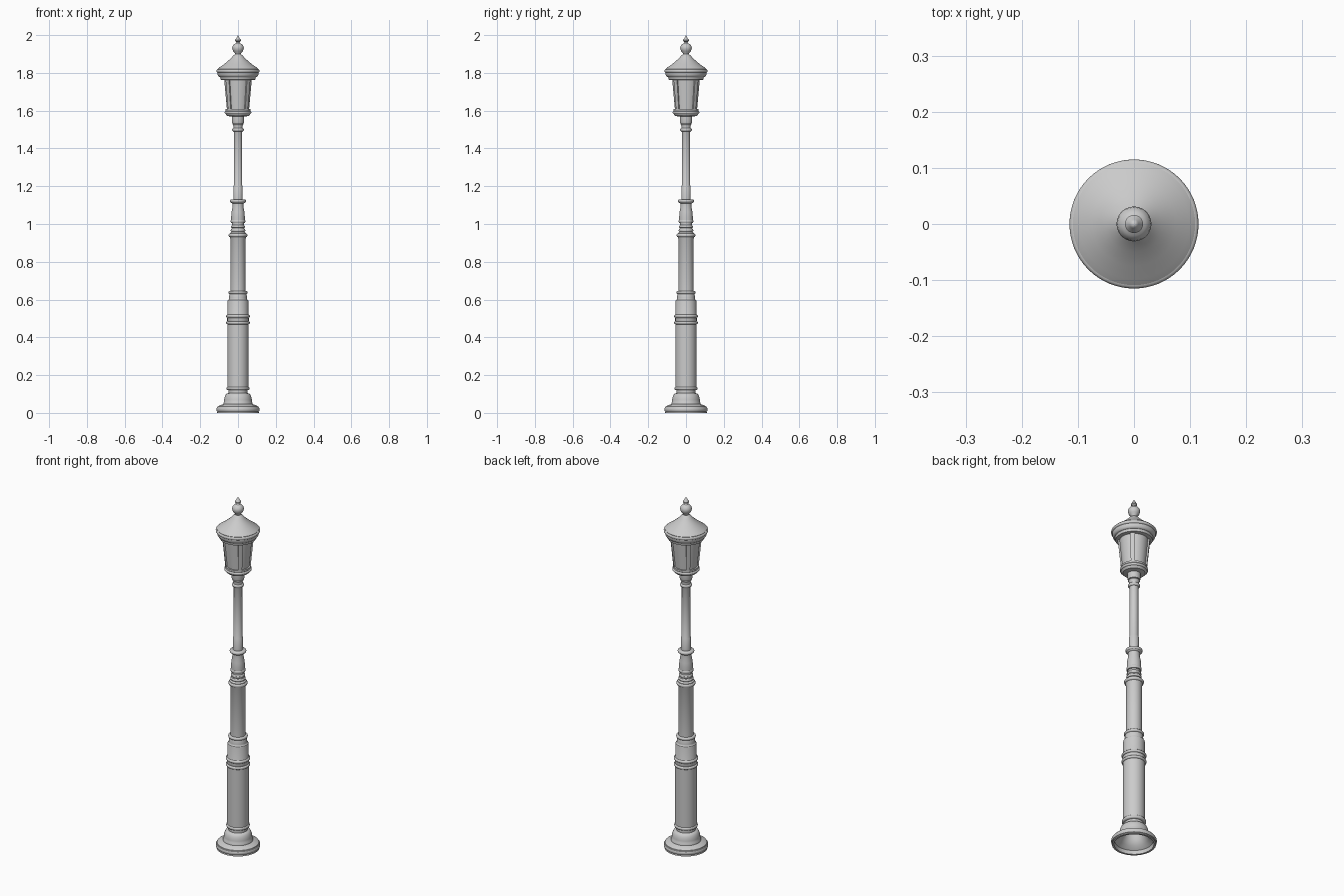
import bpy, bmesh, math

SEG = 64


def bead(r, z, out, h, n=6):
    """Half-round moulding: bulges from radius r to r + out, total height h."""
    return [(r + out * math.cos(t), z + h / 2 * math.sin(t))
            for t in [-math.pi / 2 + math.pi * i / n for i in range(n + 1)]]


def arc(r0, z0, r1, z1, hollow, n=6):
    """Quarter curve between two profile points, concave or convex."""
    pts = []
    for i in range(n + 1):
        t = math.pi / 2 * i / n
        a, b = (math.sin(t), 1 - math.cos(t)) if hollow else (1 - math.cos(t), math.sin(t))
        pts.append((r0 + (r1 - r0) * a, z0 + (z1 - z0) * b))
    return pts


def finish(name, bm):
    bmesh.ops.remove_doubles(bm, verts=bm.verts, dist=1e-5)
    bmesh.ops.recalc_face_normals(bm, faces=bm.faces)
    me = bpy.data.meshes.new(name)
    bm.to_mesh(me)
    bm.free()
    ob = bpy.data.objects.new(name, me)
    bpy.context.collection.objects.link(ob)
    bpy.ops.object.select_all(action='DESELECT')
    ob.select_set(True)
    bpy.context.view_layer.objects.active = ob
    bpy.ops.object.shade_smooth_by_angle(angle=math.radians(35))
    return ob


def lathe(name, pts, closed=False, start=0.0, sweep=2 * math.pi, seg=SEG):
    """Turn an (r, z) profile about z; a partial sweep gets end caps."""
    bm = bmesh.new()
    full = abs(sweep - 2 * math.pi) < 1e-6
    rings = [[bm.verts.new((r * math.cos(start + sweep * i / seg),
                            r * math.sin(start + sweep * i / seg), z)) for r, z in pts]
             for i in range(seg + 1)]
    n = len(pts)
    for a, b in zip(rings, rings[1:]):
        for j in range(n if closed else n - 1):
            k = (j + 1) % n
            bm.faces.new((a[j], b[j], b[k], a[k]))
    if not full:
        bm.faces.new(rings[0])
        bm.faces.new(rings[-1])
    return finish(name, bm)


# Hollow flared foot
lathe("base_foot",
      [(0, 0.09), (0.05, 0.09), (0.058, 0.06), (0.075, 0.035), (0.097, 0.02), (0.1, 0.0),
       (0.111, 0.0)] + bead(0.109, 0.018, 0.006, 0.022)
      + [(0.108, 0.033), (0.095, 0.041), (0.078, 0.046), (0.078, 0.052)]
      + arc(0.074, 0.058, 0.055, 0.103, False)
      + [(0.05, 0.105), (0.05, 0.12)] + bead(0.054, 0.13, 0.007, 0.018) + [(0, 0.139)])

# Thick lower column with paired rings and shoulder
lathe("lower_column",
      [(0, 0.136), (0.056, 0.136), (0.056, 0.468)] + bead(0.056, 0.477, 0.007, 0.016)
      + [(0.057, 0.487), (0.057, 0.503)] + bead(0.056, 0.512, 0.007, 0.016)
      + [(0.055, 0.522), (0.055, 0.592)] + arc(0.053, 0.598, 0.047, 0.608, True)
      + [(0.046, 0.628)] + bead(0.045, 0.638, 0.006, 0.016) + [(0, 0.646)])

# Middle column with flared collar
lathe("middle_column",
      [(0, 0.64), (0.04, 0.64), (0.04, 0.922), (0.043, 0.928)]
      + bead(0.043, 0.94, 0.007, 0.018)
      + [(0.043, 0.952), (0.036, 0.957)] + bead(0.034, 0.966, 0.005, 0.014)
      + [(0.032, 0.978)] + bead(0.034, 0.986, 0.003, 0.012)
      + [(0.031, 0.996), (0.031, 1.005)] + bead(0.034, 1.014, 0.005, 0.018) + [(0, 1.023)])

# Tapered bell between column and pole
lathe("bell_collar",
      [(0, 1.022), (0.036, 1.022), (0.036, 1.04), (0.034, 1.065), (0.029, 1.09), (0.029, 1.108),
       (0.036, 1.112)] + bead(0.037, 1.122, 0.006, 0.016) + [(0.034, 1.131), (0, 1.131)])

# Slim pole and its capital
lathe("upper_pole",
      [(0, 1.125), (0.025, 1.125), (0.025, 1.2), (0.022, 1.205), (0.022, 1.485)]
      + bead(0.024, 1.499, 0.007, 0.018)
      + [(0.024, 1.51)] + arc(0.024, 1.51, 0.03, 1.528, False) + [(0.024, 1.535), (0, 1.535)])

# Cup and dish under the lantern
lathe("lantern_seat",
      [(0, 1.533), (0.031, 1.533), (0.033, 1.54), (0.033, 1.568), (0.056, 1.572),
       (0.064, 1.58)] + bead(0.065, 1.59, 0.006, 0.014)
      + [(0.067, 1.599), (0.067, 1.609), (0, 1.609)])

# Glazing cone, set back behind the frame
lathe("glass", [(0, 1.6), (0.058, 1.6), (0.074, 1.775), (0, 1.775)])

# Four frame posts at the diagonals
for i in range(4):
    half = math.radians(9)
    lathe(f"frame_post_{i + 1}",
          [(0.055, 1.6), (0.065, 1.6), (0.0825, 1.775), (0.07, 1.775)],
          closed=True, start=math.radians(45 + 90 * i) - half, sweep=2 * half, seg=6)

# Roof with cornice
lathe("roof",
      [(0, 1.762), (0.081, 1.762), (0.093, 1.764), (0.094, 1.775)]
      + arc(0.096, 1.778, 0.109, 1.8, True)
      + bead(0.109, 1.81, 0.006, 0.016)
      + [(0.109, 1.82), (0.098, 1.829), (0.075, 1.845), (0.05, 1.866), (0.033, 1.882),
         (0.025, 1.892), (0.014, 1.9), (0, 1.9)])

# Finial: ball, neck and spike
lathe("finial",
      [(0, 1.895), (0.014, 1.895), (0.016, 1.905), (0.026, 1.915), (0.031, 1.93), (0.029, 1.942),
       (0.021, 1.952), (0.011, 1.957), (0.008, 1.963), (0.016, 1.969), (0.016, 1.974),
       (0.008, 1.985), (0, 2.0)])
